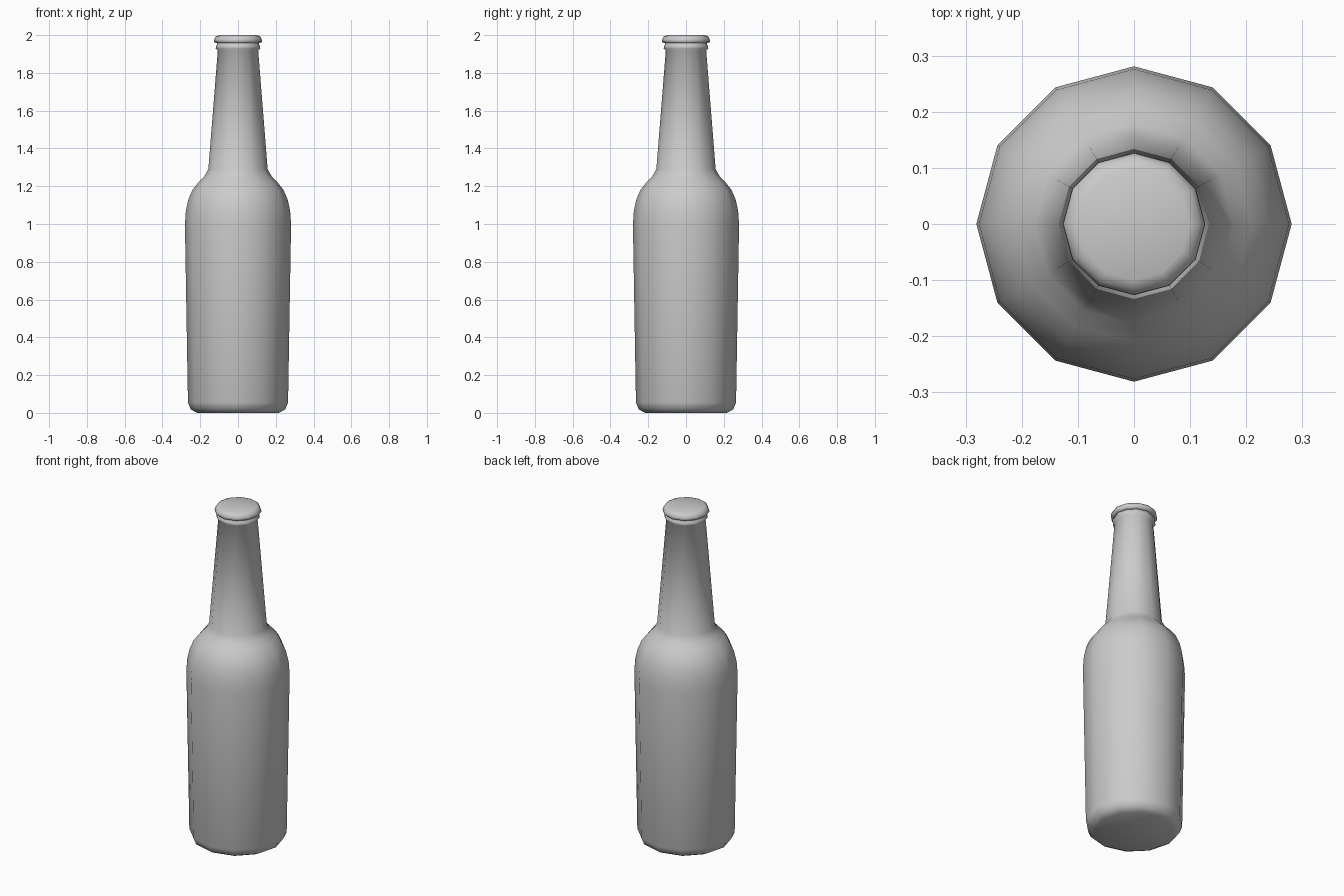
import bpy, bmesh, math

if "Cube" in bpy.data.objects:
    bpy.data.objects.remove(bpy.data.objects["Cube"])

SIDES = 12


def lathe(name, profile):
    """Revolve an (r, z) profile, bottom to top, into a closed 12-sided solid."""
    bm = bmesh.new()
    rings = []
    for r, z in profile:
        rings.append([bm.verts.new((r * math.cos(2 * math.pi * i / SIDES),
                                    r * math.sin(2 * math.pi * i / SIDES), z))
                      for i in range(SIDES)])
    for low, high in zip(rings, rings[1:]):
        for i in range(SIDES):
            j = (i + 1) % SIDES
            bm.faces.new((low[i], low[j], high[j], high[i]))
    bm.faces.new(rings[0][::-1])
    bm.faces.new(rings[-1])
    for f in bm.faces:
        f.smooth = True
    mesh = bpy.data.meshes.new(name)
    bm.to_mesh(mesh)
    bm.free()
    obj = bpy.data.objects.new(name, mesh)
    bpy.context.collection.objects.link(obj)
    return obj


# Glass body: base, side wall, shoulder, neck and lip ring
lathe("bottle_body", [
    (0.215, 0.0), (0.25, 0.018), (0.265, 0.055), (0.281, 1.0),
    (0.276, 1.07), (0.263, 1.13), (0.241, 1.18), (0.21, 1.22),
    (0.178, 1.253), (0.157, 1.29), (0.107, 1.918), (0.118, 1.93),
    (0.117, 1.942), (0.111, 1.95), (0.11, 1.972),
])

# Crown cap
lathe("bottle_cap", [
    (0.115, 1.957), (0.127, 1.964), (0.126, 1.977), (0.118, 1.992), (0.10, 2.0),
])
